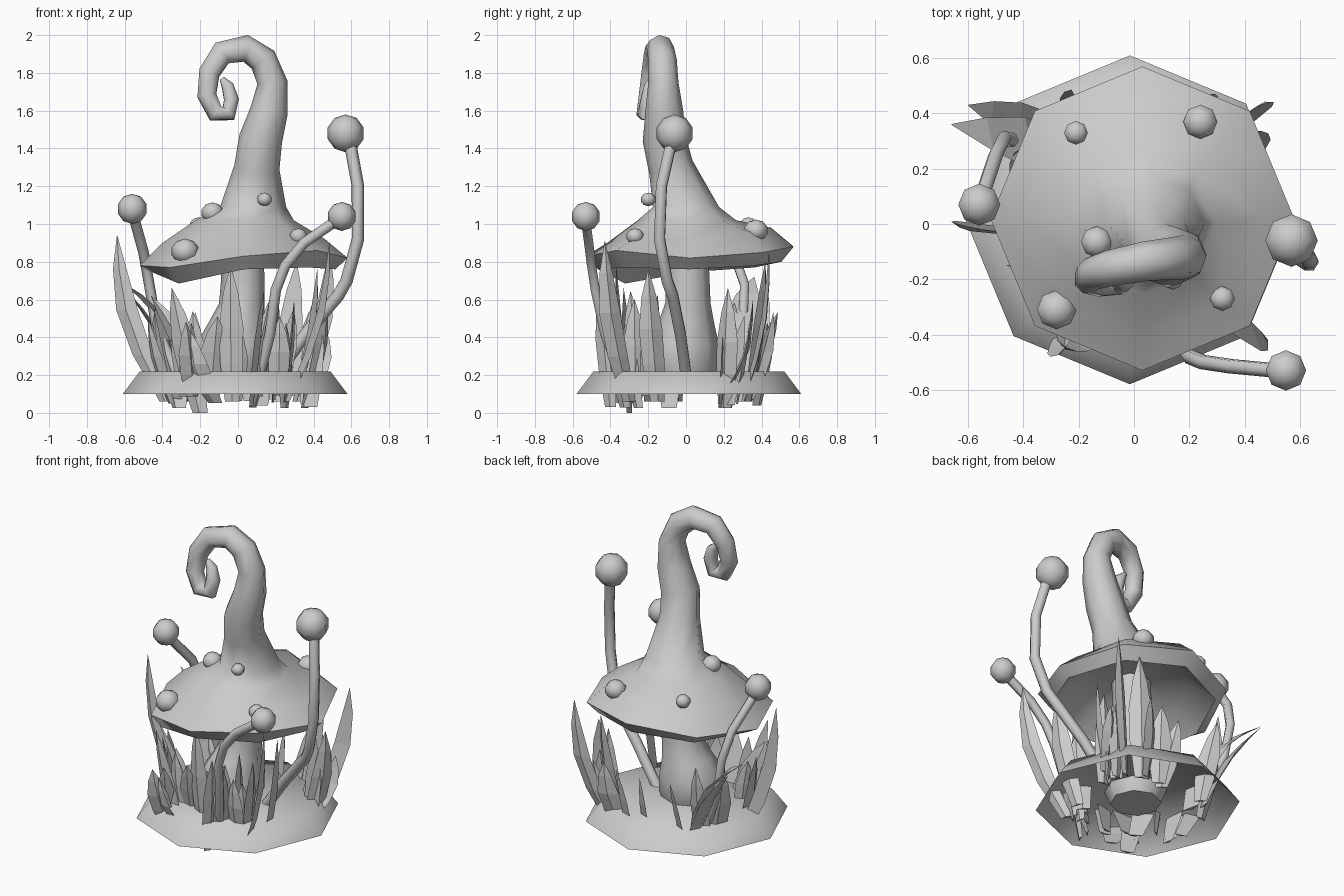
import bpy, bmesh, math, random
from mathutils import Matrix, Vector

random.seed(23)
cube = bpy.data.objects.get("Cube")
if cube:
    bpy.data.objects.remove(cube)

grey = bpy.data.materials.new("plain_grey")
grey.use_nodes = True
GREY = (0.6, 0.6, 0.6, 1)
grey.diffuse_color = GREY
grey.node_tree.nodes["Principled BSDF"].inputs["Base Color"].default_value = GREY


def finish(name, bm, angle=None):
    """Turn a bmesh into an object; angle gives smooth shading with sharp edges."""
    bmesh.ops.recalc_face_normals(bm, faces=bm.faces)
    mesh = bpy.data.meshes.new(name)
    bm.to_mesh(mesh)
    bm.free()
    mesh.materials.append(grey)
    if angle:
        mesh.polygons.foreach_set("use_smooth", [True] * len(mesh.polygons))
        mesh.set_sharp_from_angle(angle=math.radians(angle))
    obj = bpy.data.objects.new(name, mesh)
    bpy.context.collection.objects.link(obj)
    return obj


def loft(name, rings, angle=None, start=True):
    """Skin a list of equally long point rings, closing the last one."""
    bm = bmesh.new()
    loops = [[bm.verts.new(p) for p in ring] for ring in rings]
    n = len(loops[0])
    for a, b in zip(loops, loops[1:]):
        for i in range(n):
            j = (i + 1) % n
            bm.faces.new((a[i], a[j], b[j], b[i]))
    if start:
        bm.faces.new(loops[0])
    bm.faces.new(loops[-1])
    return finish(name, bm, angle)


def flat_ring(x, y, z, r, n=8):
    turns = [math.tau * i / n for i in range(n)]
    return [Vector((x + r * math.cos(t), y + r * math.sin(t), z)) for t in turns]


def tube_rings(path, n=8):
    """Rings that follow a path of (x, y, z, radius) without twisting."""
    pts = [Vector(p[:3]) for p in path]
    side, last, rings = Vector((1, 0, 0)), Vector((0, 0, 1)), []
    for i, p in enumerate(pts):
        tangent = (pts[min(i + 1, len(pts) - 1)] - pts[max(i - 1, 0)]).normalized()
        side = last.rotation_difference(tangent) @ side
        up, last = tangent.cross(side), tangent
        rings.append([p + path[i][3] * (side * math.cos(t) + up * math.sin(t))
                      for t in (math.tau * k / n for k in range(n))])
    return rings


def ball(name, x, y, z, r, squash=1.0):
    bm = bmesh.new()
    bmesh.ops.create_uvsphere(bm, u_segments=8, v_segments=5, radius=r)
    for v in bm.verts:
        v.co = Vector((v.co.x + x, v.co.y + y, v.co.z * squash + z))
    return finish(name, bm, 60)


# Ground: hollow eight-sided plinth
loft("ground", [flat_ring(-0.015, 0.015, 0.1, 0.595),
                flat_ring(-0.015, 0.015, 0.22, 0.505)], 60, start=False)

# Trunk with a swollen foot
loft("trunk", [flat_ring(*p) for p in (
    (-0.03, -0.02, 0.14, 0.15), (-0.03, -0.02, 0.25, 0.195), (-0.03, -0.02, 0.36, 0.195),
    (-0.01, 0, 0.47, 0.15), (0.02, 0.01, 0.58, 0.12), (0.025, 0.01, 0.7, 0.115),
    (0.02, 0, 0.92, 0.115))], 50)

# Cap: hollow underside, drooping lip, wavy rim, dome and curled horn in one skin
RIM = (0.82, 0.85, 0.88, 0.83, 0.78, 0.77, 0.83, 0.86)
LIP = (0.76, 0.78, 0.8, 0.77, 0.745, 0.685, 0.76, 0.77)
DOME = (0.92, 0.955, 0.98, 0.945, 0.9, 0.87, 0.905, 0.915)


def wavy_ring(r, heights, lift=0.0):
    ring = flat_ring(0.03, 0.02, 0, r)
    for p, z in zip(ring, heights):
        p.z = z + lift
    return ring


horn = [(0.08, 0, 1.09, 0.175), (0.1, -0.08, 1.3, 0.12), (0.12, -0.115, 1.45, 0.115),
        (0.165, -0.115, 1.6, 0.1), (0.182, -0.12, 1.75, 0.08), (0.132, -0.125, 1.87, 0.076),
        (0.04, -0.135, 1.93, 0.072), (-0.085, -0.16, 1.905, 0.066), (-0.152, -0.18, 1.8, 0.06),
        (-0.165, -0.2, 1.68, 0.054), (-0.118, -0.215, 1.585, 0.05), (-0.05, -0.21, 1.585, 0.048),
        (-0.035, -0.2, 1.66, 0.042), (-0.055, -0.19, 1.73, 0.034), (-0.085, -0.185, 1.77, 0.014)]
horn_rings = [flat_ring(*horn[0])] + tube_rings(horn)[1:]
loft("cap", [flat_ring(0.03, 0.01, 0.93, 0.1), wavy_ring(0.34, RIM, 0.05),
             wavy_ring(0.485, LIP), wavy_ring(0.55, RIM), wavy_ring(0.43, DOME),
             flat_ring(0.035, 0.005, 1.02, 0.26)] + horn_rings, 55)

# Warts on the cap
for i, wart in enumerate(((-0.28, -0.31, 0.855, 0.075), (-0.135, -0.065, 1.06, 0.06),
                          (0.14, -0.2, 1.13, 0.04), (0.32, -0.27, 0.935, 0.047),
                          (0.24, 0.37, 0.965, 0.065), (-0.21, 0.33, 0.995, 0.045))):
    ball(f"wart_{i + 1}", *wart, squash=0.9)

# Thin sprouts with round heads
sprouts = {
    "tall": (0.033, (0.57, -0.06, 1.48, 0.1),
             [(0.2, 0, 0.2), (0.36, -0.03, 0.42), (0.53, -0.07, 0.62), (0.575, -0.1, 0.7),
              (0.635, -0.14, 0.92), (0.635, -0.13, 1.2), (0.595, -0.08, 1.42)]),
    "front": (0.028, (0.55, -0.53, 1.04, 0.077),
              [(0.1, -0.33, 0.15), (0.17, -0.43, 0.42), (0.2, -0.48, 0.65),
               (0.25, -0.5, 0.78), (0.35, -0.515, 0.9), (0.51, -0.53, 1.01)]),
    "left_back": (0.028, (-0.56, 0.07, 1.08, 0.08),
                  [(-0.3, 0.24, 0.15), (-0.43, 0.3, 0.45), (-0.47, 0.31, 0.68),
                   (-0.5, 0.25, 0.85), (-0.55, 0.1, 1.03)])}
for name, (radius, head, path) in sprouts.items():
    loft(f"{name}_sprout_stalk", tube_rings([(*p, radius) for p in path], 6), 65)
    ball(f"{name}_sprout_head", *head)


def blade(name, foot, tip, width, turn, bow):
    """A folded, pointed leaf. turn swings its flat side; bow above zero bulges
    it outward, and below zero makes it rise first and then arch over."""
    foot, tip = Vector(foot), Vector(tip)
    lean = Vector((tip.x - foot.x, tip.y - foot.y, 0)).normalized()
    swing = Matrix.Rotation(math.radians(turn), 3, "Z")
    side = swing @ Vector((-lean.y, lean.x, 0))
    ridge = swing @ lean
    rings = []
    for t, w in ((0, 0.6), (0.28, 0.95), (0.55, 1), (0.8, 0.62), (1, 0.02)):
        p = foot.lerp(tip, t + bow * math.sin(math.pi * t))
        p.z = foot.z + (tip.z - foot.z) * (t - 0.5 * min(bow, 0) * math.sin(math.pi * t))
        half = side * width * w / 2
        rings.append([p - half, p + half, p + ridge * width * w * 0.17])
    loft(name, rings)


# Large blades: foot x, y; tip x, y, z; width; turn of the flat side; bow
large = ((-0.38, -0.03, -0.64, 0, 0.94, 0.12, 80, 0.25),
         (-0.22, 0.25, -0.66, 0.36, 0.72, 0.2, 25, -0.2),
         (-0.26, 0.32, -0.6, 0.43, 0.66, 0.14, 10, -0.1),
         (0.26, -0.3, 0.485, -0.43, 0.91, 0.12, 50, 0.25),
         (0.32, 0.3, 0.485, 0.44, 0.86, 0.1, 65, 0.25),
         (-0.03, -0.3, -0.04, -0.37, 0.78, 0.13, 0, 0.1),
         (-0.2, -0.3, -0.35, -0.33, 0.66, 0.14, 60, 0),
         (-0.18, -0.2, -0.46, -0.15, 0.62, 0.14, 70, -0.1),
         (0.22, 0.33, 0.31, 0.42, 0.8, 0.14, 20, 0.1),
         (0.3, -0.15, 0.42, -0.2, 0.76, 0.13, 40, 0.2))
for i, (bx, by, tx, ty, height, *shape) in enumerate(large):
    blade(f"large_blade_{i + 1}", (bx, by, 0.0 if i == 6 else 0.06), (tx, ty, height), *shape)

# Tufts of shorter blades: centre x, centre y, number of blades
tufts = ((-0.3, 0.27, 3), (-0.31, -0.1, 3), (-0.2, -0.3, 5), (0.03, -0.33, 4),
         (0.25, -0.26, 5), (0.31, 0.22, 6), (0.14, 0.33, 3))
for k, (cx, cy, count) in enumerate(tufts):
    for i in range(count):
        bx, by = cx + random.uniform(-0.09, 0.09), cy + random.uniform(-0.07, 0.07)
        out = Vector((bx, by)).normalized()
        out = out * random.uniform(0.03, 0.14) + out.orthogonal() * random.uniform(-0.1, 0.1)
        blade(f"tuft_{k + 1}_blade_{i + 1}", (bx, by, random.uniform(0.02, 0.1)),
              (bx + out.x, by + out.y, random.uniform(0.42, 0.68)),
              random.uniform(0.09, 0.15), random.uniform(-60, 60), random.uniform(-0.1, 0.25))
